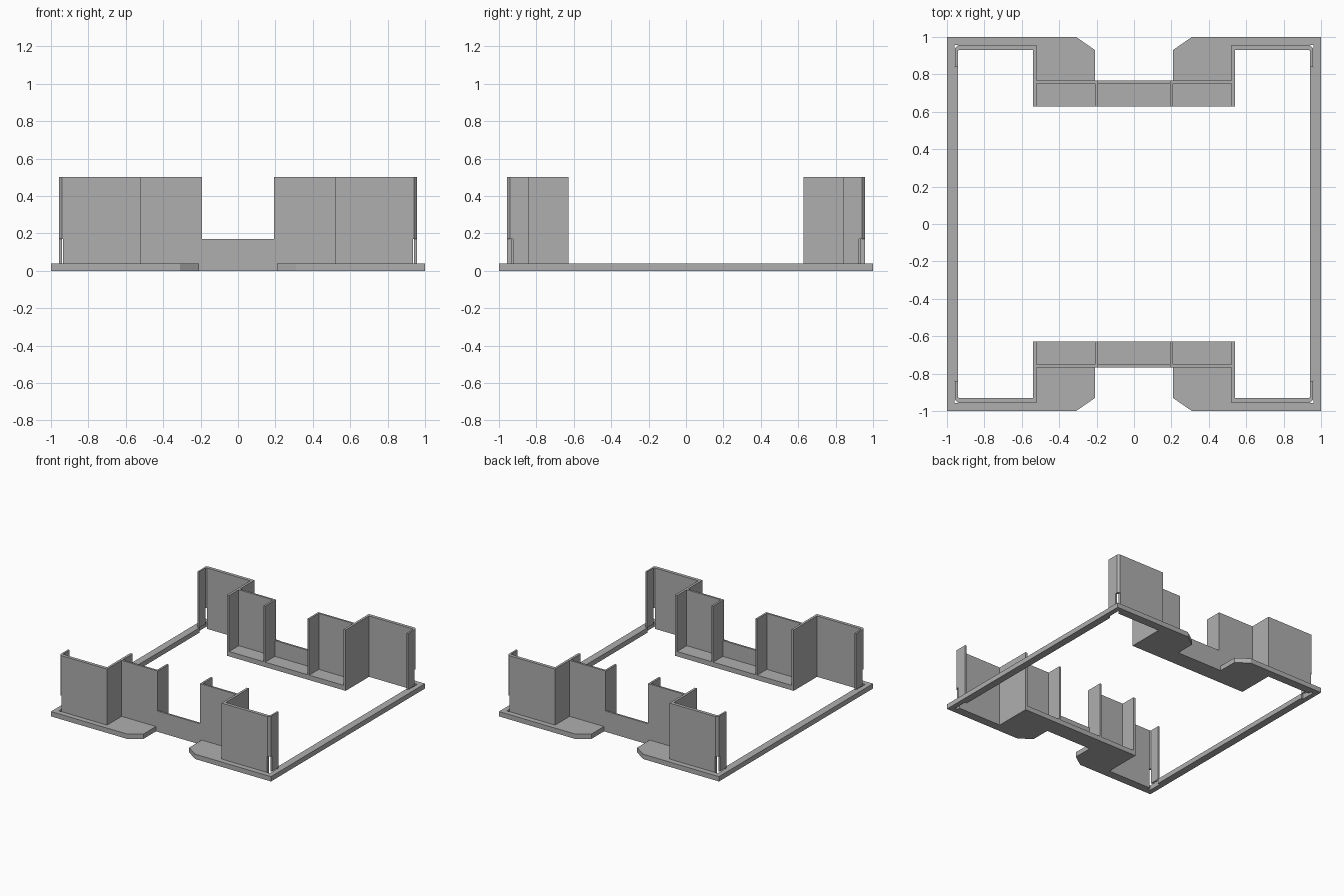
import bpy
import bmesh

cube = bpy.data.objects.get("Cube")
if cube:
    bpy.data.objects.remove(cube, do_unlink=True)

# Single grey plastic
grey = bpy.data.materials.new("plain grey")
grey.use_nodes = True
colour = (0.43, 0.43, 0.43, 1)
grey.diffuse_color = colour
grey.node_tree.nodes["Principled BSDF"].inputs["Base Color"].default_value = colour

BASE, LOW, TOP = 0.04, 0.17, 0.5


def prism(name, outline, z0, z1):
    """Extrude a quarter-plan outline and mirror it to all four quarters."""
    bm = bmesh.new()
    floor = bm.faces.new([bm.verts.new((x, y, z0)) for x, y in outline])
    side = bmesh.ops.extrude_face_region(bm, geom=[floor], use_keep_orig=True)
    for v in side["geom"]:
        if isinstance(v, bmesh.types.BMVert):
            v.co.z = z1
    bmesh.ops.recalc_face_normals(bm, faces=bm.faces)
    # Leave the mirror planes open so the quarters join cleanly
    seam = [f for f in bm.faces
            if any(all(abs(v.co[a]) < 1e-5 for v in f.verts) for a in (0, 1))]
    bmesh.ops.delete(bm, geom=seam, context="FACES")
    mesh = bpy.data.meshes.new(name)
    bm.to_mesh(mesh)
    bm.free()
    mesh.materials.append(grey)
    obj = bpy.data.objects.new(name, mesh)
    bpy.context.collection.objects.link(obj)
    mirror = obj.modifiers.new("four quarters", "MIRROR")
    mirror.use_axis = (True, True, False)
    mirror.merge_threshold = 0.0005
    return obj


def box(name, x0, x1, y0, y1, z0, z1):
    return prism(name, [(x0, y0), (x1, y0), (x1, y1), (x0, y1)], z0, z1)


# Base frame: side rails, chamfered tabs, centre shelf and corner notches
prism("base_frame", [
    (1, 0), (1, 1), (0.31, 1), (0.208, 0.93), (0.208, 0.768), (0, 0.768),
    (0, 0.627), (0.54, 0.627), (0.54, 0.93), (0.935, 0.93), (0.935, 0.957),
    (0.959, 0.957), (0.959, 0.84), (0.94, 0.84), (0.94, 0)], 0, BASE)

# Tall L-shaped walls
prism("corner_wall", [
    (0.52, 0.627), (0.54, 0.627), (0.54, 0.93), (0.935, 0.93),
    (0.935, 0.957), (0.52, 0.957)], BASE, TOP)

# Chamfered corner above the slot, and the short return
prism("corner_bend", [
    (0.935, 0.93), (0.942, 0.925), (0.956, 0.925), (0.956, 0.94),
    (0.94, 0.957), (0.935, 0.957)], LOW, TOP)
box("corner_return", 0.942, 0.956, 0.84, 0.925, BASE, TOP)

# Pocket walls, ribs and the low bridge between them
box("pocket_wall", 0.208, 0.52, 0.752, 0.768, BASE, TOP)
box("pocket_rib", 0.192, 0.208, 0.627, 0.768, BASE, TOP)
box("bridge_wall", 0, 0.192, 0.752, 0.768, BASE, LOW)
